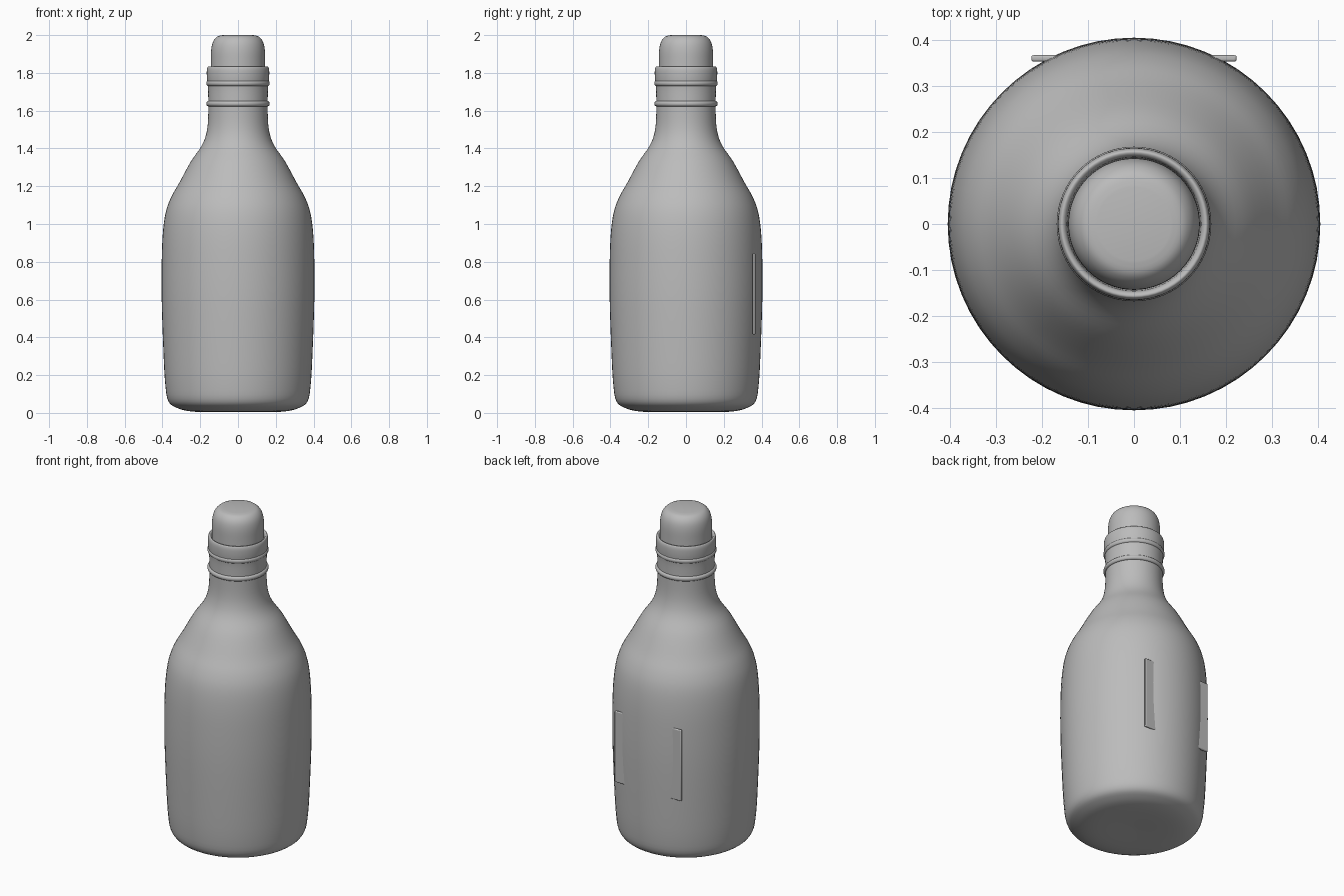
import bpy, bmesh
from math import pi, cos, sin
from mathutils import Vector

cube = bpy.data.objects.get("Cube")
if cube:
    bpy.data.objects.remove(cube, do_unlink=True)

# One plain grey for every part
GREY = (0.5, 0.5, 0.5, 1)
grey = bpy.data.materials.new("plain grey")
grey.use_nodes = True
grey.diffuse_color = GREY
grey.node_tree.nodes["Principled BSDF"].inputs["Base Color"].default_value = GREY


def finish(name, bm):
    bmesh.ops.recalc_face_normals(bm, faces=bm.faces)
    mesh = bpy.data.meshes.new(name)
    bm.to_mesh(mesh)
    bm.free()
    obj = bpy.data.objects.new(name, mesh)
    bpy.context.collection.objects.link(obj)
    mesh.materials.append(grey)
    bpy.ops.object.select_all(action="DESELECT")
    obj.select_set(True)
    bpy.context.view_layer.objects.active = obj
    bpy.ops.object.shade_smooth_by_angle(angle=pi / 4)
    return obj


def smooth_path(points, steps=4):
    """Pass a Catmull-Rom curve through the profile points."""
    p = [Vector(q) for q in points]
    p = [p[0]] + p + [p[-1]]
    out = []
    for a, b, c, d in zip(p, p[1:], p[2:], p[3:]):
        for i in range(steps):
            t = i / steps
            out.append(0.5 * (2 * b + (c - a) * t + (2 * a - 5 * b + 4 * c - d) * t**2
                              + (3 * b - a - 3 * c + d) * t**3))
    return out + [p[-1]]


def lathe(name, path, sides=64):
    """Spin an (r, z) path around the vertical axis."""
    bm = bmesh.new()
    verts = [bm.verts.new((max(r, 0), 0, z)) for r, z in path]
    edges = [bm.edges.new(pair) for pair in zip(verts, verts[1:])]
    bmesh.ops.spin(bm, geom=verts + edges, axis=(0, 0, 1), cent=(0, 0, 0),
                   angle=2 * pi, steps=sides, use_merge=True)
    bmesh.ops.remove_doubles(bm, verts=bm.verts, dist=0.0001)
    return finish(name, bm)


def ring(name, radius, z, width, height):
    """Rounded band with an elliptical section."""
    path = [(radius + width * cos(2 * pi * i / 16), z + height * sin(2 * pi * i / 16))
            for i in range(17)]
    return lathe(name, path)


# Bottle body from base to shoulder and neck
lathe("bottle_body", smooth_path([
    (0, 0.01), (0.15, 0.005), (0.25, 0.008), (0.32, 0.025), (0.368, 0.06), (0.385, 0.15),
    (0.395, 0.33), (0.404, 0.6), (0.404, 0.8), (0.398, 0.95), (0.383, 1.06), (0.355, 1.14),
    (0.31, 1.22), (0.25, 1.33), (0.195, 1.41), (0.17, 1.47), (0.159, 1.54), (0.157, 1.64)]))

# Collar with its rolled open lip
lathe("collar", smooth_path([
    (0.157, 1.62), (0.158, 1.7), (0.161, 1.74), (0.165, 1.78), (0.165, 1.815),
    (0.16, 1.832), (0.152, 1.832), (0.146, 1.82), (0.143, 1.78)]))

# Raised beads around the neck
for name, z in (("lower_bead", 1.637), ("upper_bead", 1.745)):
    ring(name, 0.157, z, 0.011, 0.014)

# Domed stopper seated in the neck
lathe("stopper", smooth_path([
    (0.143, 1.76), (0.143, 1.85), (0.142, 1.92), (0.132, 1.965), (0.11, 1.992),
    (0.08, 2.0)]) + [Vector((0, 2.0))])

# Flat back label plate, its ends showing through the round wall
bm = bmesh.new()
bmesh.ops.create_cube(bm, size=1)
bmesh.ops.scale(bm, vec=(0.446, 0.014, 0.43), verts=bm.verts)
bmesh.ops.translate(bm, vec=(0, 0.36, 0.63), verts=bm.verts)
plate = finish("back_plate", bm)
bevel = plate.modifiers.new("rounded edges", "BEVEL")
bevel.width = 0.005
bevel.segments = 3
